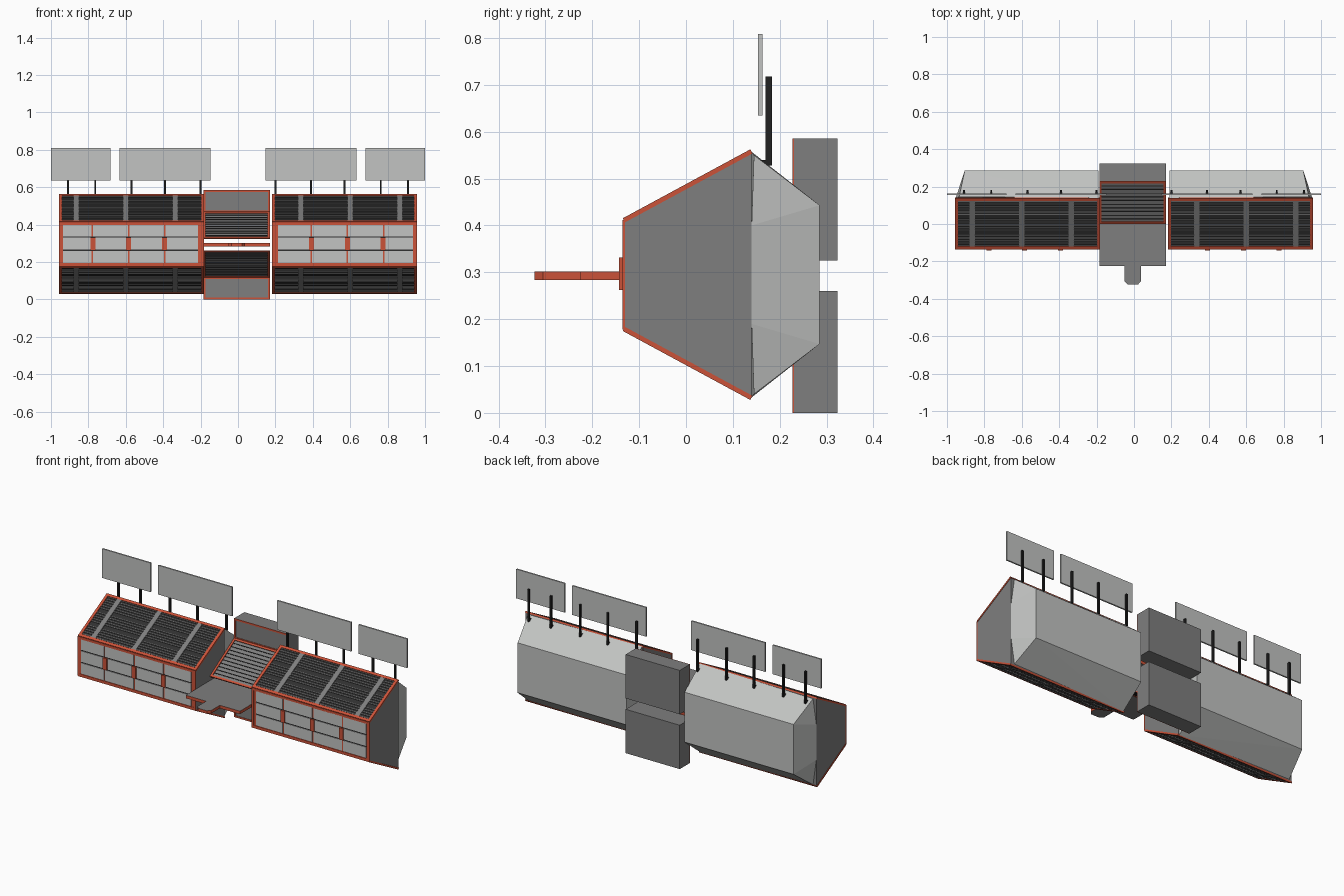
import bpy, bmesh, math
from mathutils import Matrix, Vector

if "Cube" in bpy.data.objects:
    bpy.data.objects.remove(bpy.data.objects["Cube"])

def material(name, rgb):
    m = bpy.data.materials.new(name)
    m.diffuse_color = (*rgb, 1)
    m.use_nodes = True
    m.node_tree.nodes["Principled BSDF"].inputs["Base Color"].default_value = m.diffuse_color
    return m

ORANGE = material("orange trim", (0.60, 0.085, 0.04))
MID = material("mid grey", (0.21, 0.21, 0.21))
LIGHT = material("light grey", (0.54, 0.55, 0.54))
DARK = material("dark panel", (0.03, 0.03, 0.03))
BLACK = material("black posts", (0.015, 0.015, 0.015))

def finish(name, bm, *mats):
    bmesh.ops.recalc_face_normals(bm, faces=bm.faces)
    me = bpy.data.meshes.new(name)
    bm.to_mesh(me)
    bm.free()
    for m in mats:
        me.materials.append(m)
    ob = bpy.data.objects.new(name, me)
    bpy.context.collection.objects.link(ob)
    return ob

def boxes(name, mat, items, M=Matrix()):
    """One object from boxes (u0,u1,v0,v1,n0,n1) placed in frame M."""
    bm = bmesh.new()
    for u0, u1, v0, v1, n0, n1 in items:
        T = Matrix.Translation(((u0 + u1) / 2, (v0 + v1) / 2, (n0 + n1) / 2))
        S = Matrix.Diagonal((abs(u1 - u0), abs(v1 - v0), abs(n1 - n0), 1))
        bmesh.ops.create_cube(bm, size=1, matrix=M @ T @ S)
    return finish(name, bm, mat)

def hull(name, mat, pts):
    bm = bmesh.new()
    for p in pts:
        bm.verts.new(p)
    bmesh.ops.convex_hull(bm, input=bm.verts)
    bmesh.ops.dissolve_limit(bm, angle_limit=0.01, verts=bm.verts, edges=bm.edges)
    return finish(name, bm, mat)

def plane(p, q, out):
    """Frame with u = x, v from p to q in the yz plane, n pointing to 'out' z side."""
    d = Vector((0, q[0] - p[0], q[1] - p[1]))
    v = d.normalized()
    n = Vector((0, -v.z, v.y))
    if n.z * out < 0:
        n = -n
    M = Matrix(((1, 0, 0, 0), (0, v.y, n.y, p[0]), (0, v.z, n.z, p[1]), (0, 0, 0, 1)))
    return M, d.length

def border(u0, u1, v0, v1, w, n0, n1):
    return [(u0, u1, v0, v0 + w, n0, n1), (u0, u1, v1 - w, v1, n0, n1),
            (u0, u0 + w, v0 + w, v1 - w, n0, n1), (u1 - w, u1, v0 + w, v1 - w, n0, n1)]

ZC = 0.295   # height of the mirror plane of the modules
FRONT = Matrix(((1, 0, 0, 0), (0, 0, -1, -0.132), (0, 1, 0, 0), (0, 0, 0, 1)))

for s, side in ((-1, "left"), (1, "right")):
    X = lambda a, b: (min(s * a, s * b), max(s * a, s * b))
    # module body and its tapered back shell
    prof = [(-0.132, 0.18), (-0.132, 0.41), (0.14, 0.557), (0.14, 0.033)]
    hull(side + "_module_body", MID, [(s * x, y, z) for x in (0.185, 0.955) for y, z in prof])
    shell = []
    for k in (-1, 1):
        shell += [(s * 0.19, 0.14, ZC + k * 0.262), (s * 0.19, 0.285, ZC + k * 0.148),
                  (s * 0.905, 0.285, ZC + k * 0.148), (s * 0.953, 0.14, ZC + k * 0.105),
                  (s * 0.935, 0.145, ZC + k * 0.255)]
    hull(side + "_back_shell", LIGHT, shell)

    # sloped louvre panels above and below
    for k, lev in ((1, "upper"), (-1, "lower")):
        M, L = plane((-0.132, ZC + k * 0.115), (0.14, ZC + k * 0.262), k)
        a, b = X(0.183, 0.957)
        name = f"{side}_{lev}_"
        boxes(name + "panel", DARK, [(a + .01, b - .01, .01, L - .01, -.002, .001)], M)
        boxes(name + "frame", ORANGE, border(a, b, 0, L, 0.016, -.004, .006), M)
        slats = []
        for i in range(18):
            if i not in (5, 11):     # two wider dark gaps
                v = 0.02 + i * (L - 0.04) / 17
                slats.append((a + .016, b - .016, v - .002, v + .002, 0, .005))
        boxes(name + "slats", MID, slats, M)
        boxes(name + "strips", MID, [(*X(c - .014, c + .014), .016, L - .016, 0, .0058)
                                     for c in (0.335, 0.60, 0.865)], M)

    # window front: orange frame, mullions, windows and clips
    a, b = X(0.183, 0.957)
    boxes(side + "_front_frame", ORANGE, border(a, b, 0.178, 0.412, 0.014, -.002, .004), FRONT)
    boxes(side + "_front_mullions", ORANGE,
          [(*X(0.19, 0.95), 0.185, 0.405, -.002, .001)], FRONT)
    cols = [(0.213, 0.388), (0.396, 0.581), (0.589, 0.776), (0.784, 0.935)]
    rows = [(0.195, 0.259), (0.266, 0.330), (0.337, 0.400)]
    boxes(side + "_windows", LIGHT,
          [(*X(*c), *r, 0, .004) for c in cols for r in rows], FRONT)
    boxes(side + "_row_gaps", DARK,
          [(*X(0.213, 0.935), z - .003, z + .003, 0, .002) for z in (0.2625, 0.3335)], FRONT)
    boxes(side + "_window_clips", ORANGE,
          [(*X(c - .013, c + .013), 0.262, 0.332, 0, .011) for c in (0.392, 0.585, 0.775)], FRONT)

    # roof boards on posts
    boxes(side + "_boards", LIGHT,
          [(*X(p, q), 0.154, 0.163, 0.635, 0.808) for p, q in ((0.148, 0.633), (0.682, 1.0))])
    posts = (0.2, 0.39, 0.57, 0.763, 0.908)
    boxes(side + "_posts", BLACK, [(*X(c - .005, c + .005), 0.17, 0.183, 0.535, 0.718) for c in posts])
    boxes(side + "_post_feet", BLACK, [(*X(c - .005, c + .005), 0.155, 0.183, 0.528, 0.54) for c in posts])

# central blocks with a sloped grille each, mirrored about the deck
A, B = -0.185, 0.17
CZ = 0.2925
for k, lev in ((1, "upper"), (-1, "lower")):
    z0, z1, z2 = CZ + k * 0.0325, CZ + k * 0.1725, CZ + k * 0.2925
    boxes(f"{lev}_central_block", MID, [(A, B, 0.23, 0.323, min(z0, z2), max(z0, z2))])
    hull(f"{lev}_central_wedge", MID,
         [(x, y, z) for x in (A, B) for y, z in ((0.002, z0), (0.23, z0), (0.23, z1))])
    M, L = plane((0.002, z0), (0.23, z1), k)
    boxes(f"{lev}_grille_frame", ORANGE, border(A, B, 0, L, 0.012, -.003, .005), M)
    boxes(f"{lev}_grille_slats", DARK,
          [(A + .012, B - .012, v - .002, v + .002, 0, .003)
           for v in [0.03 + i * (L - 0.06) / 9 for i in range(10)]], M)
    F = FRONT.copy()
    F[1][3] = 0.23
    boxes(f"{lev}_block_trim", ORANGE,
          border(A, B, min(z1, z2), max(z1, z2), 0.01, -.001, .003), F)

# thin deck with a chamfered tongue: grey faces, orange edges
bm = bmesh.new()
outline = [(A, 0.25), (A, -0.225), (-0.052, -0.225), (-0.052, -0.305), (-0.035, -0.323),
           (0.022, -0.323), (0.038, -0.305), (0.038, -0.225), (B, -0.225), (B, 0.25)]
f = bm.faces.new([bm.verts.new((x, y, 0.284)) for x, y in outline])
ext = bmesh.ops.extrude_face_region(bm, geom=[f])
bmesh.ops.translate(bm, vec=(0, 0, 0.018),
                    verts=[v for v in ext["geom"] if isinstance(v, bmesh.types.BMVert)])
bm.normal_update()
for f in bm.faces:
    f.material_index = 0 if abs(f.normal.z) > 0.5 else 1
finish("deck", bm, MID, ORANGE)
